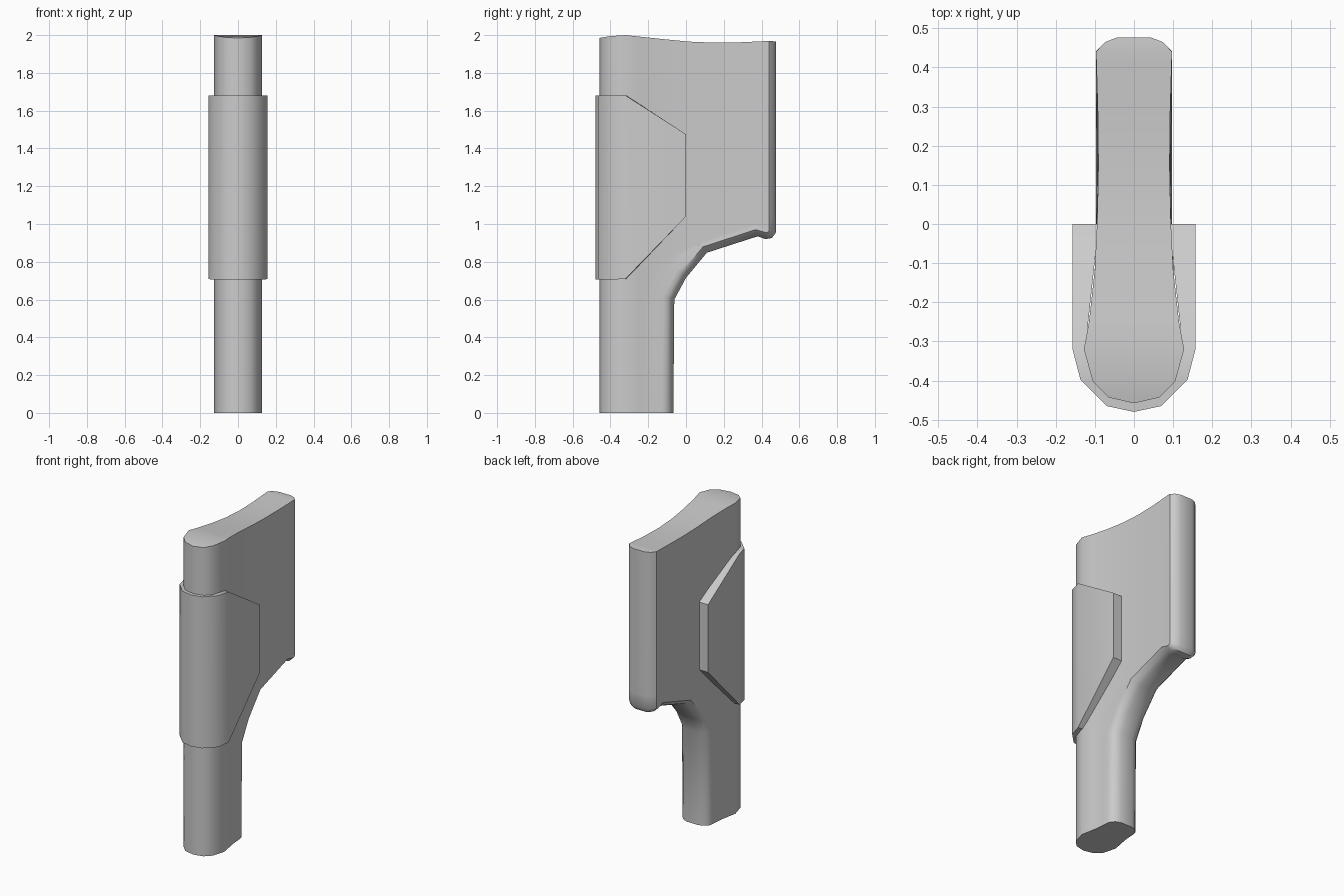
import bpy, bmesh, math
from mathutils import Vector

if "Cube" in bpy.data.objects:
    bpy.data.objects.remove(bpy.data.objects["Cube"])


def interp(table, v):
    """Piecewise-linear lookup in a list of (key, value) pairs."""
    if v <= table[0][0]:
        return table[0][1]
    for (a, fa), (b, fb) in zip(table, table[1:]):
        if v <= b:
            return fa + (fb - fa) * (v - a) / (b - a)
    return table[-1][1]


def finish(bm, name, angle):
    bmesh.ops.recalc_face_normals(bm, faces=bm.faces)
    mesh = bpy.data.meshes.new(name)
    bm.to_mesh(mesh)
    bm.free()
    obj = bpy.data.objects.new(name, mesh)
    bpy.context.collection.objects.link(obj)
    bpy.ops.object.select_all(action='DESELECT')
    obj.select_set(True)
    bpy.context.view_layer.objects.active = obj
    bpy.ops.object.shade_smooth_by_angle(angle=math.radians(angle))


# Body: half width by depth, and the dished top edge
WIDTH = [(-0.25, 0.115), (-0.2, 0.106), (-0.1, 0.099), (0.0, 0.094),
         (0.2, 0.09), (0.44, 0.097)]
TOP = [(-0.457, 1.985), (-0.4, 1.995), (-0.32, 2.0), (-0.2, 1.987),
       (0.0, 1.966), (0.2, 1.958), (0.44, 1.969), (0.48, 1.966)]
NOSE = [(0.0, -0.458), (0.065, -0.443), (0.105, -0.403), (0.128, -0.32), (0.115, -0.25)]
# Back edge stations: y, z, outward direction (y, z), matching height at the front
BACK = [(-0.067, 0.0, 1, 0, 0.0), (-0.062, 0.6, 1, -0.25, 0.57),
        (0.0, 0.715, 0.77, -0.6, 0.65), (0.11, 0.848, 0.53, -0.84, 0.72),
        (0.38, 0.935, 0.3, -0.95, 0.78), (0.42, 0.92, 0.15, -0.98, 0.83),
        (0.455, 0.926, 0.6, -0.8, 0.88), (0.476, 0.955, 0.95, -0.3, 0.94),
        (0.477, 1.04, 1, 0, 1.04), (0.477, 1.98, 1, 0, 1.98)]


def half_section(station, is_top):
    y, z, ny, nz, zf = station
    n = Vector((ny, nz)).normalized()
    edge = Vector((y, z))
    pts = [(w, py, zf) for w, py in NOSE]
    start, end = Vector((NOSE[-1][1], zf)), edge - n * 0.06
    for i in range(1, 6):
        p = start.lerp(end, i / 5)
        pts.append((interp(WIDTH, p.x), p.x, p.y))
    for inset, w in ((0.037, 0.097), (0.013, 0.075), (0.0, 0.042)):
        p = edge - n * inset
        pts.append((w, p.x, p.y))
    if is_top:
        pts = [(x, py, interp(TOP, py)) for x, py, _ in pts]
    return pts


bm = bmesh.new()
rings = []
for k, station in enumerate(BACK):
    half = half_section(station, k == len(BACK) - 1)
    full = half + [(-x, y, z) for x, y, z in reversed(half[1:])]
    rings.append([bm.verts.new(p) for p in full])
count = len(rings[0])
for lo, hi in zip(rings, rings[1:]):
    for i in range(count):
        j = (i + 1) % count
        bm.faces.new((lo[i], lo[j], hi[j], hi[i]))
# End caps as strips across the width
for ring in (rings[0], rings[-1]):
    bm.faces.new((ring[0], ring[1], ring[-1]))
    for i in range(1, count // 2):
        bm.faces.new((ring[i], ring[i + 1], ring[count - i - 1], ring[count - i]))
finish(bm, "body", 40)

# Sleeve: wraps the front, tapering in height towards the back
# Outer x, y / inner x, y / bottom z / top z
SLEEVE = [(0.157, 0.0, 0.09, 0.0, 1.04, 1.475),
          (0.157, -0.32, 0.124, -0.316, 0.71, 1.68),
          (0.137, -0.397, 0.1, -0.398, 0.705, 1.68),
          (0.07, -0.465, 0.062, -0.437, 0.705, 1.68),
          (0.0, -0.48, 0.0, -0.452, 0.705, 1.68)]
columns = SLEEVE + [(-a, b, -c, d, e, f) for a, b, c, d, e, f in reversed(SLEEVE[:-1])]
bm = bmesh.new()
loops = [[bm.verts.new(p) for p in ((ox, oy, lo), (ox, oy, hi), (ix, iy, hi), (ix, iy, lo))]
         for ox, oy, ix, iy, lo, hi in columns]
for a, b in zip(loops, loops[1:]):
    for i in range(4):
        j = (i + 1) % 4
        bm.faces.new((a[i], a[j], b[j], b[i]))
bm.faces.new(loops[0])
bm.faces.new(loops[-1])
finish(bm, "front_sleeve", 40)
